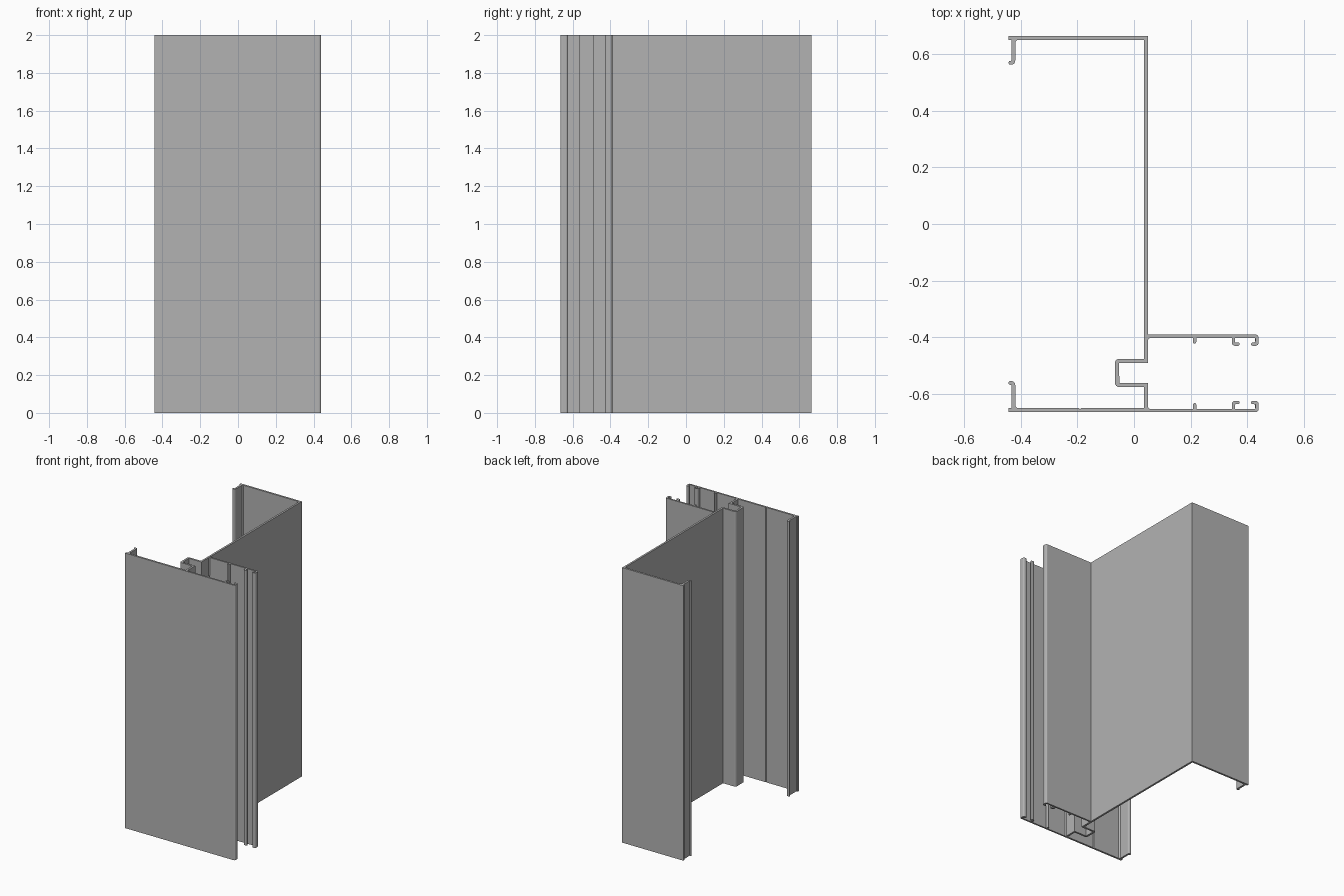
import bpy
import bmesh
from mathutils import Vector

HEIGHT = 2.0
WALL = 0.014
MIRROR_SUM = -1.054   # y + mirrored y of the two facing flanges

cube = bpy.data.objects.get("Cube")
if cube:
    bpy.data.objects.remove(cube, do_unlink=True)

grey = bpy.data.materials.new("aluminium grey")
grey.use_nodes = True
colour = (0.45, 0.45, 0.45, 1.0)
grey.diffuse_color = colour
grey.node_tree.nodes["Principled BSDF"].inputs["Base Color"].default_value = colour


def extrude(name, outline):
    """Extrude a closed outline over the full height."""
    bm = bmesh.new()
    face = bm.faces.new([bm.verts.new((p[0], p[1], 0)) for p in outline])
    top = bmesh.ops.extrude_face_region(bm, geom=[face])["geom"]
    bmesh.ops.translate(bm, vec=(0, 0, HEIGHT),
                        verts=[g for g in top if isinstance(g, bmesh.types.BMVert)])
    bmesh.ops.recalc_face_normals(bm, faces=bm.faces[:])
    mesh = bpy.data.meshes.new(name)
    bm.to_mesh(mesh)
    bm.free()
    mesh.materials.append(grey)
    obj = bpy.data.objects.new(name, mesh)
    bpy.context.collection.objects.link(obj)
    return obj


def rounded(points, radius, corners):
    """Replace the chosen corners of a path with short arcs."""
    pts = [Vector(p) for p in points]
    path = []
    for i, p in enumerate(pts):
        if i not in corners:
            path.append(p)
            continue
        a = p + (pts[i - 1] - p).normalized() * radius
        b = p + (pts[i + 1] - p).normalized() * radius
        for t in (0, 0.25, 0.5, 0.75, 1):
            path.append(a * (1 - t) ** 2 + p * 2 * t * (1 - t) + b * t * t)
    return path


def strip(name, points, width=WALL, radius=0.008, corners=(), round_end=False):
    """Bent sheet of constant thickness that follows a centre line."""
    path = rounded(points, radius, corners)
    half = width / 2
    left, right = [], []
    for i, p in enumerate(path):
        d_in = (p - path[i - 1]).normalized() if i else None
        d_out = (path[i + 1] - p).normalized() if i < len(path) - 1 else d_in
        d_in = d_in or d_out
        n_in, n_out = Vector((-d_in.y, d_in.x)), Vector((-d_out.y, d_out.x))
        offset = (n_in + n_out) * (half / (1 + n_in.dot(n_out)))
        left.append(p + offset)
        right.append(p - offset)
    cap = []
    if round_end:
        d = (path[-1] - path[-2]).normalized()
        n = Vector((-d.y, d.x))
        left[-1] -= d * half
        right[-1] -= d * half
        cap = [path[-1] - d * half + (n * c + d * s) * half
               for c, s in ((0.8, 0.6), (0.4, 0.92), (-0.4, 0.92), (-0.8, 0.6))]
    return extrude(name, left + cap + right[::-1])


def flip(points):
    return [(x, MIRROR_SUM - y) for x, y in points]


# Back flange, long web and the square channel folded into it
strip("back_flange_and_web",
      [(-0.443, 0.657), (0.042, 0.657), (0.042, -0.483), (-0.06, -0.483),
       (-0.06, -0.568), (0.042, -0.568), (0.042, -0.65)], corners=(3, 4))

# Front panel with a fine groove along its inner face
extrude("front_panel",
        [(-0.443, -0.664), (0.049, -0.664), (0.049, -0.65), (-0.186, -0.65),
         (-0.19, -0.654), (-0.194, -0.65), (-0.443, -0.65)])

# Hooked lips on the left ends of both panels
for side, sign in (("back", 1), ("front", -1)):
    end = 0.569 if sign > 0 else 0.561
    strip(side + "_lip",
          [(-0.426, sign * 0.65), (-0.426, sign * end), (-0.443, sign * end)],
          corners=(1,), round_end=True)
    # Small fillet inside the lip root
    extrude(side + "_lip_fillet",
            [(-0.419, sign * 0.65), (-0.411, sign * 0.65), (-0.419, sign * 0.642)])

# Facing flanges with end hooks, inner hooks and ribs
flange = [(0.049, -0.396), (0.434, -0.396), (0.434, -0.424), (0.413, -0.424)]
hook = [(0.351, -0.402), (0.351, -0.424), (0.373, -0.424)]
rib = [(0.214, -0.402), (0.214, -0.422)]
for side, place in (("rear", list), ("front", flip)):
    strip(side + "_flange", place(flange), 0.012, 0.007, (1, 2), True)
    strip(side + "_inner_hook", place(hook), 0.012, 0.007, (1,), True)
    strip(side + "_rib", place(rib), 0.012, round_end=True)
    extrude(side + "_flange_fillet",
            place([(0.049, -0.402), (0.055, -0.402), (0.049, -0.408)])
            if side == "rear" else
            [(0.049, -0.652), (0.055, -0.652), (0.049, -0.646)])
